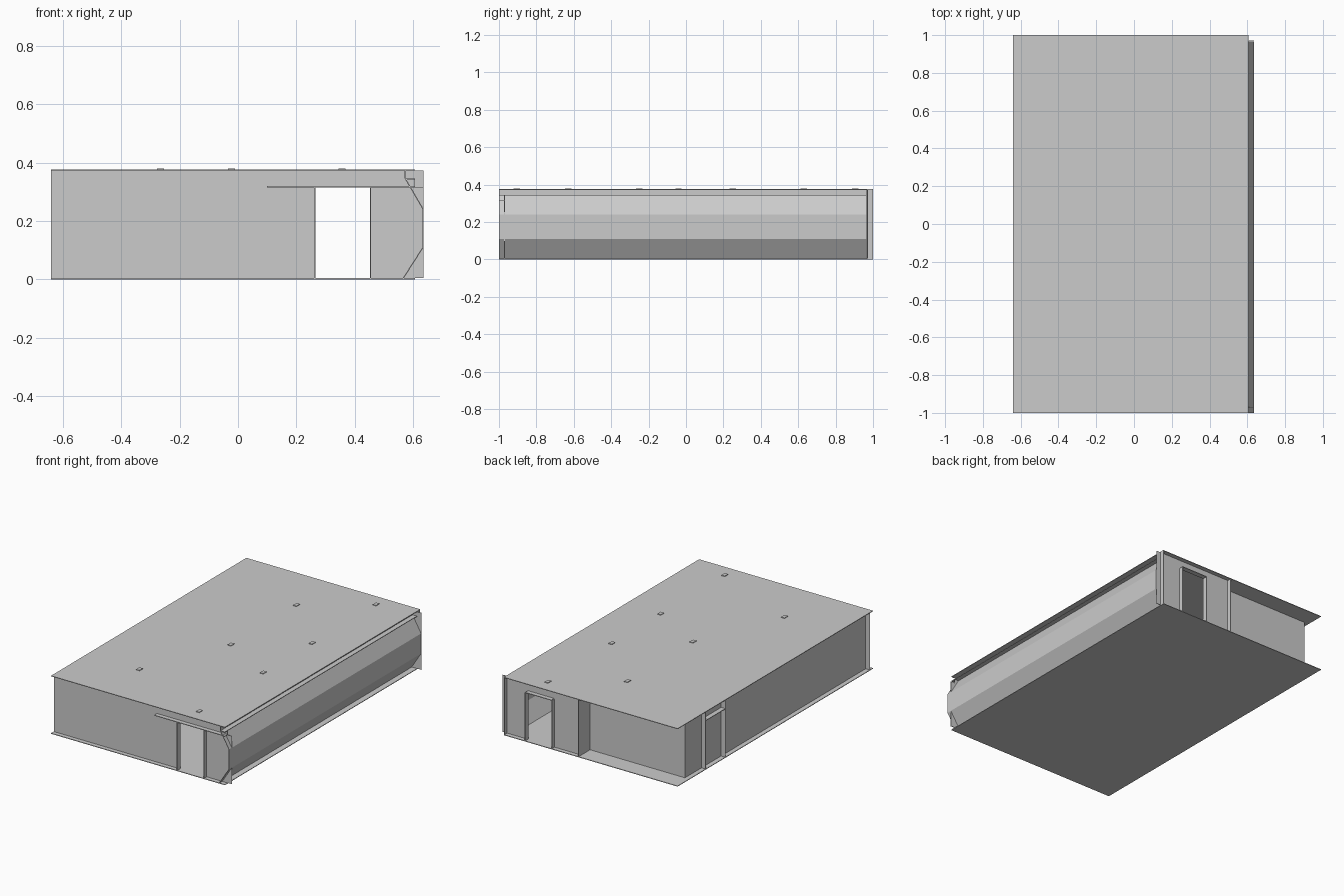
import bpy
import bmesh
from mathutils import Vector

if "Cube" in bpy.data.objects:
    bpy.data.objects.remove(bpy.data.objects["Cube"], do_unlink=True)

grey = bpy.data.materials.new("plain grey")
grey.use_nodes = True
tone = (0.6, 0.6, 0.6, 1)
grey.diffuse_color = tone
grey.node_tree.nodes["Principled BSDF"].inputs["Base Color"].default_value = tone

T = 0.004                     # panel thickness
TOP, DOOR_TOP = 0.376, 0.315
LEFT, EAVE, BULGE = -0.64, 0.606, 0.636
WALL = 0.97                   # inset of the end walls
DOOR = (0.265, 0.452)


def prism(name, outline, y0, y1):
    """Extrude an outline in x and z from y0 to y1."""
    bm = bmesh.new()
    face = bm.faces.new([bm.verts.new((x, y0, z)) for x, z in outline])
    out = bmesh.ops.extrude_face_region(bm, geom=[face])
    verts = [g for g in out["geom"] if isinstance(g, bmesh.types.BMVert)]
    bmesh.ops.translate(bm, verts=verts, vec=Vector((0, y1 - y0, 0)))
    bmesh.ops.recalc_face_normals(bm, faces=bm.faces)
    mesh = bpy.data.meshes.new(name)
    bm.to_mesh(mesh)
    bm.free()
    mesh.materials.append(grey)
    obj = bpy.data.objects.new(name, mesh)
    bpy.context.collection.objects.link(obj)
    return obj


def box(name, x, y, z):
    return prism(name, [(x[0], z[0]), (x[1], z[0]), (x[1], z[1]), (x[0], z[1])], *y)


def across(y):
    return (y - T / 2, y + T / 2)


# Floor and ceiling slabs
box("floor", (LEFT, EAVE), (-1, 1), (0, T))
box("ceiling", (LEFT, EAVE), (-1, 1), (TOP - T, TOP))

# Front wall with doorway and a stepped upper corner
prism("front_wall", [
    (LEFT, T), (DOOR[0], T), (DOOR[0], DOOR_TOP), (DOOR[1], DOOR_TOP),
    (DOOR[1], T), (BULGE, T), (BULGE, DOOR_TOP), (EAVE, DOOR_TOP),
    (EAVE, 0.345), (0.575, 0.345), (0.575, TOP - T), (LEFT, TOP - T)],
    *across(-WALL))

# Back wall beside the recess, with the matching doorway
RECESS_X, RECESS_Y, SIDE_X = 0.07, 0.88, -0.61
prism("back_wall", [
    (RECESS_X, T), (DOOR[0], T), (DOOR[0], DOOR_TOP), (DOOR[1], DOOR_TOP),
    (DOOR[1], T), (BULGE, T), (BULGE, TOP - T), (RECESS_X, TOP - T)],
    *across(WALL))
box("recess_return", (RECESS_X, RECESS_X + T), (RECESS_Y, 1), (T, TOP - T))
box("recess_wall", (SIDE_X, RECESS_X), across(RECESS_Y), (T, TOP - T))
box("back_corner_fin", (EAVE - T, EAVE), (WALL, 1), (T, TOP - T))

# Plain side wall
box("side_wall", (SIDE_X, SIDE_X + T), (-WALL, RECESS_Y), (T, TOP - T))

# Door jambs and header ledges
for side, y in (("front", (-1, -WALL)), ("back", (WALL, 1))):
    for n, x in enumerate(DOOR):
        edge = (x - T, x) if n == 0 else (x, x + T)
        box(f"{side}_door_jamb_{n + 1}", edge, y, (T, DOOR_TOP))
    ledge = (0.1, EAVE) if side == "front" else DOOR
    box(f"{side}_door_header", ledge, y, (DOOR_TOP, DOOR_TOP + T))
for n, y in enumerate((0.51, 0.71)):
    box(f"side_door_jamb_{n + 1}", (LEFT, SIDE_X), across(y), (T, TOP - T))
box("side_door_header", (LEFT, SIDE_X), (0.51, 0.71), (DOOR_TOP, DOOR_TOP + T))

# Bulging long wall, bent in three bands, with an upright strip and eave ledge
profile = [(0.568, T), (BULGE, 0.11), (BULGE, 0.24), (0.575, 0.345), (0.575, TOP - T)]
inner = [(x - T, z) for x, z in reversed(profile)]
prism("bulging_wall", profile + inner, -1, 0.966)
box("eave_ledge", (0.575, EAVE), (-1, 0.966), (0.345 - T, 0.345))

# Small roof fittings in three rows
rows = {-0.265: (-0.63,), -0.022: (-0.04, 0.63), 0.356: (-0.905, -0.25, 0.25, 0.905)}
for x, ys in rows.items():
    for y in ys:
        box("roof_fitting", (x - 0.012, x + 0.012), (y - 0.017, y + 0.017),
            (TOP - T, TOP + T))
